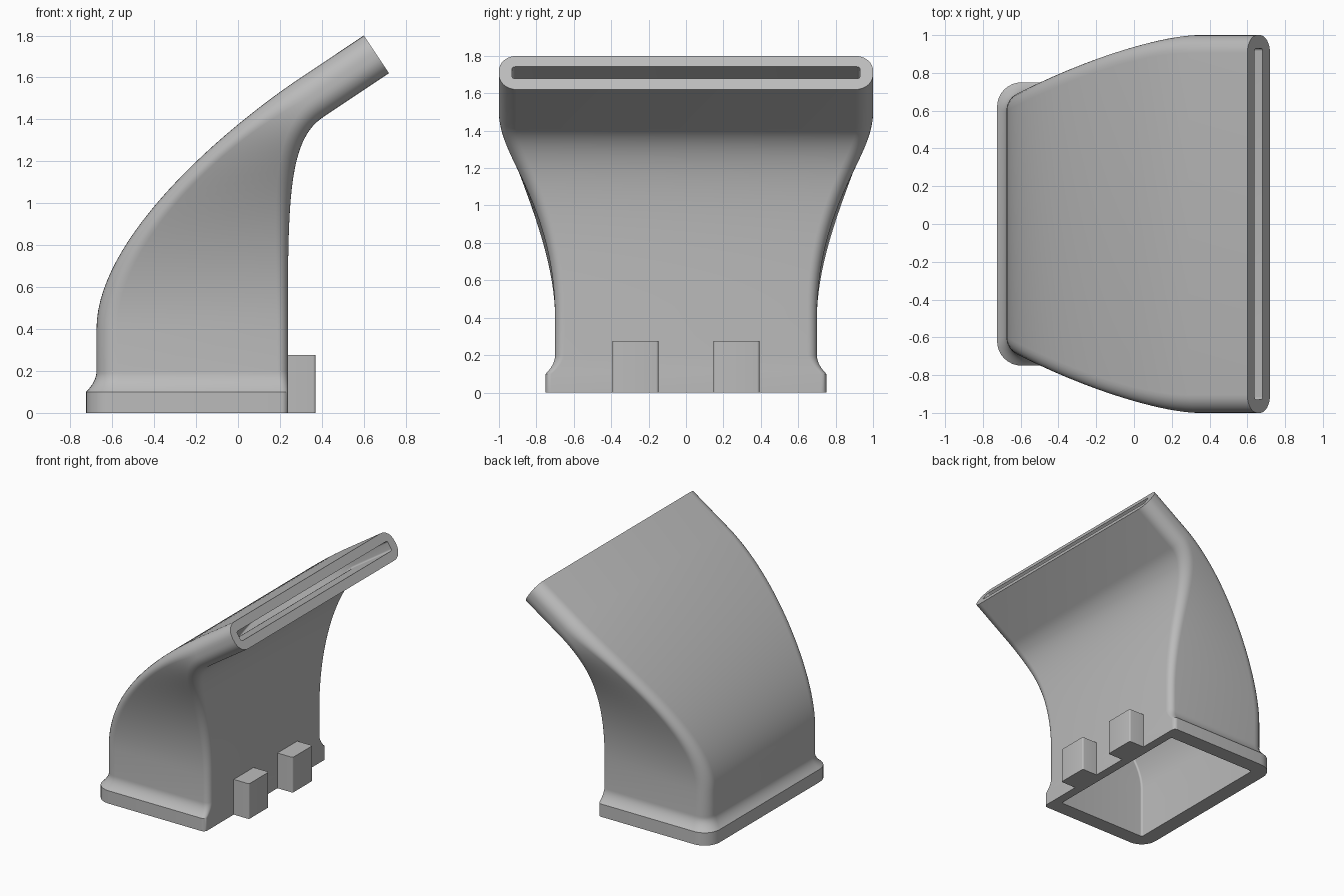
import bpy, bmesh, math
from mathutils import Vector

cube = bpy.data.objects.get("Cube")
if cube:
    bpy.data.objects.remove(cube, do_unlink=True)

grey = bpy.data.materials.new("plain grey")
grey.use_nodes = True
GREY = (0.5, 0.5, 0.5, 1)
grey.diffuse_color = GREY
grey.node_tree.nodes["Principled BSDF"].inputs["Base Color"].default_value = GREY

WALL = 0.07
ARC = 8


def bezier(pts, t):
    a, b, c, d = (Vector(p) for p in pts)
    s = 1 - t
    return a * s**3 + b * (3 * s * s * t) + c * (3 * s * t * t) + d * t**3


def section(back, front, half, r_back, r_front):
    """Rounded rectangle spanning back-front in the xz plane and +-half in y."""
    length = (front - back).length
    along = (front - back) / length
    ring = []
    corners = [(length - r_front, half - r_front, r_front, 0),
               (r_back, half - r_back, r_back, 1),
               (r_back, r_back - half, r_back, 2),
               (length - r_front, r_front - half, r_front, 3)]
    for u, y, r, quarter in corners:
        for i in range(ARC + 1):
            a = (quarter + i / ARC) * math.pi / 2
            p = back + along * (u + r * math.cos(a))
            ring.append((p.x, y + r * math.sin(a), p.y))
    return ring


def finish(name, bm):
    bmesh.ops.recalc_face_normals(bm, faces=bm.faces)
    mesh = bpy.data.meshes.new(name)
    bm.to_mesh(mesh)
    bm.free()
    mesh.materials.append(grey)
    obj = bpy.data.objects.new(name, mesh)
    bpy.context.collection.objects.link(obj)
    bpy.ops.object.select_all(action="DESELECT")
    obj.select_set(True)
    bpy.context.view_layer.objects.active = obj
    bpy.ops.object.shade_smooth_by_angle(angle=math.radians(32))
    return obj


outer, inner = [], []


def station(back, front, half, r_back, r_front, flange=0.0):
    back, front = Vector(back), Vector(front)
    lip = Vector((flange, 0))
    outer.append(section(back - lip, front, half + flange, r_back, r_front))
    step = (front - back).normalized() * WALL
    inner.append(section(back + step, front - step, half - WALL, 0.015, 0.015))


# Base flange and the concave fillet above it
BACK, FRONT, HALF = -0.675, 0.238, 0.7
station((BACK, 0), (FRONT, 0), HALF, 0.13, 0.03, 0.05)
for i in range(9):
    s = i / 8
    z = 0.1 + 0.1 * s
    station((BACK, z), (FRONT, z), HALF, 0.13 - 0.03 * s, 0.03 + 0.02 * s, 0.05 * (1 - s) ** 2)

# Bent, flaring and flattening body
back_curve = [(BACK, 0.4), (BACK, 0.82), (-0.1, 1.33), (0.29, 1.593)]
front_curve = [(FRONT, 0.4), (FRONT, 1.0), (FRONT, 1.3), (0.405, 1.41)]
STEPS = 28
for i in range(STEPS + 1):
    t = i / STEPS
    ease = t * t * (3 - 2 * t)
    station(bezier(back_curve, t), bezier(front_curve, t), HALF + 0.3 * ease,
            0.1 - 0.005 * t, 0.05 + 0.045 * t)

# Straight mouth
station((0.6, 1.8), (0.72, 1.62), 1.0, 0.095, 0.095)

# Skin the outside, the mouth rim, the inside and the bottom rim as one closed shell
bm = bmesh.new()
loops = [[bm.verts.new(p) for p in ring] for ring in outer + inner[::-1]]
for k, a in enumerate(loops):
    b = loops[(k + 1) % len(loops)]
    n = len(a)
    for i in range(n):
        j = (i + 1) % n
        bm.faces.new((a[i], a[j], b[j], b[i]))
finish("nozzle_body", bm)

# Two mounting tabs on the right-hand wall
for name, side in (("left_tab", 1), ("right_tab", -1)):
    bm = bmesh.new()
    bmesh.ops.create_cube(bm, size=1)
    for v in bm.verts:
        v.co = (0.295 + v.co.x * 0.15, side * 0.27 + v.co.y * 0.245, 0.1375 + v.co.z * 0.275)
    edges = [e for e in bm.edges
             if all(v.co.x > 0.3 for v in e.verts) and abs(e.verts[0].co.z - e.verts[1].co.z) > 0.1]
    bmesh.ops.bevel(bm, geom=edges, offset=0.012, segments=4, affect="EDGES", profile=0.5)
    finish(name, bm)
